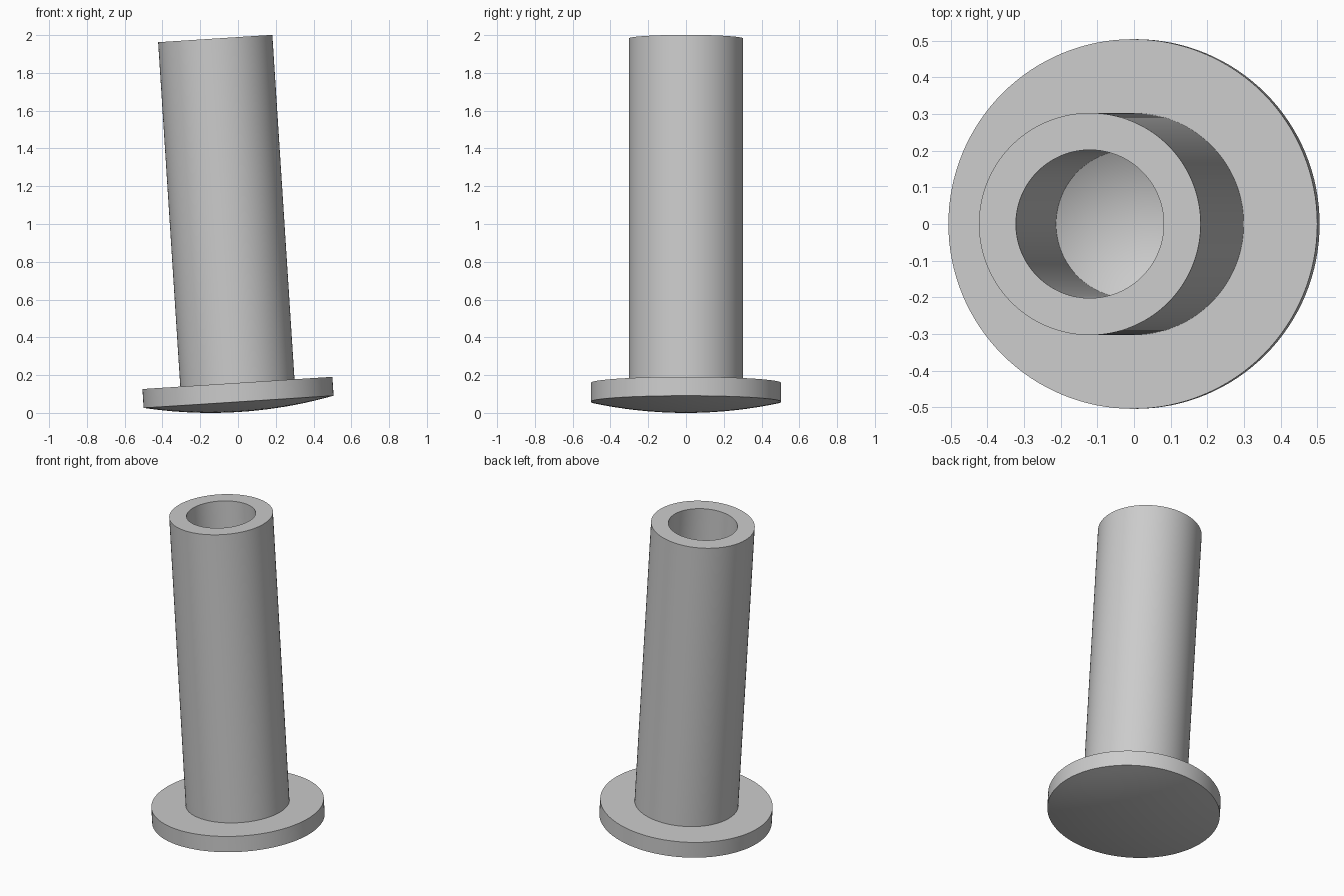
import bpy, bmesh, math
from mathutils import Matrix, Vector

if "Cube" in bpy.data.objects:
    bpy.data.objects.remove(bpy.data.objects["Cube"], do_unlink=True)

# Main sizes, measured along the pin's own axis (z = 0 at the head's rim underside)
HEAD_R, HEAD_H, DOME = 0.504, 0.1, 0.054
SHANK_R, BORE_R, TOP = 0.303, 0.202, 1.927
BORE_FLOOR, DRILL_DEPTH = 0.22, 0.121
TILT = math.radians(-3.68)
SEGMENTS, DOME_STEPS = 128, 10

# Shallow domed underside, from the pole out to the rim
sphere_r = (HEAD_R ** 2 + DOME ** 2) / (2 * DOME)
profile = []
for i in range(DOME_STEPS + 1):
    r = HEAD_R * i / DOME_STEPS
    profile.append((r, sphere_r - DOME - math.sqrt(sphere_r ** 2 - r ** 2)))

# Head edge, shank, bore and drill-point floor
profile += [(HEAD_R, HEAD_H), (SHANK_R, HEAD_H), (SHANK_R, TOP), (BORE_R, TOP),
            (BORE_R, BORE_FLOOR), (0, BORE_FLOOR - DRILL_DEPTH)]

# Revolve the profile into one closed solid
bm = bmesh.new()
verts = [bm.verts.new((r, 0, z)) for r, z in profile]
edges = [bm.edges.new(pair) for pair in zip(verts, verts[1:])]
bmesh.ops.spin(bm, geom=verts + edges, cent=(0, 0, 0), axis=(0, 0, 1),
               angle=math.tau, steps=SEGMENTS)
bmesh.ops.remove_doubles(bm, verts=bm.verts, dist=1e-5)
bmesh.ops.recalc_face_normals(bm, faces=bm.faces)

# Lean the pin, then rest it on the ground and centre it
bm.transform(Matrix.Rotation(TILT, 4, "Y"))
xs = [v.co.x for v in bm.verts]
lift = -min(v.co.z for v in bm.verts)
bm.transform(Matrix.Translation(Vector((-(min(xs) + max(xs)) / 2, 0, lift))))

mesh = bpy.data.meshes.new("flanged_hollow_pin")
bm.to_mesh(mesh)
bm.free()
pin = bpy.data.objects.new("flanged_hollow_pin", mesh)
bpy.context.collection.objects.link(pin)

# Plain grey
grey = bpy.data.materials.new("plain_grey")
grey.use_nodes = True
grey.diffuse_color = (0.6, 0.6, 0.6, 1)
grey.node_tree.nodes["Principled BSDF"].inputs["Base Color"].default_value = grey.diffuse_color
mesh.materials.append(grey)

# Smooth round surfaces with crisp rims
bpy.ops.object.select_all(action="DESELECT")
pin.select_set(True)
bpy.context.view_layer.objects.active = pin
bpy.ops.object.shade_smooth_by_angle(angle=math.radians(25))
